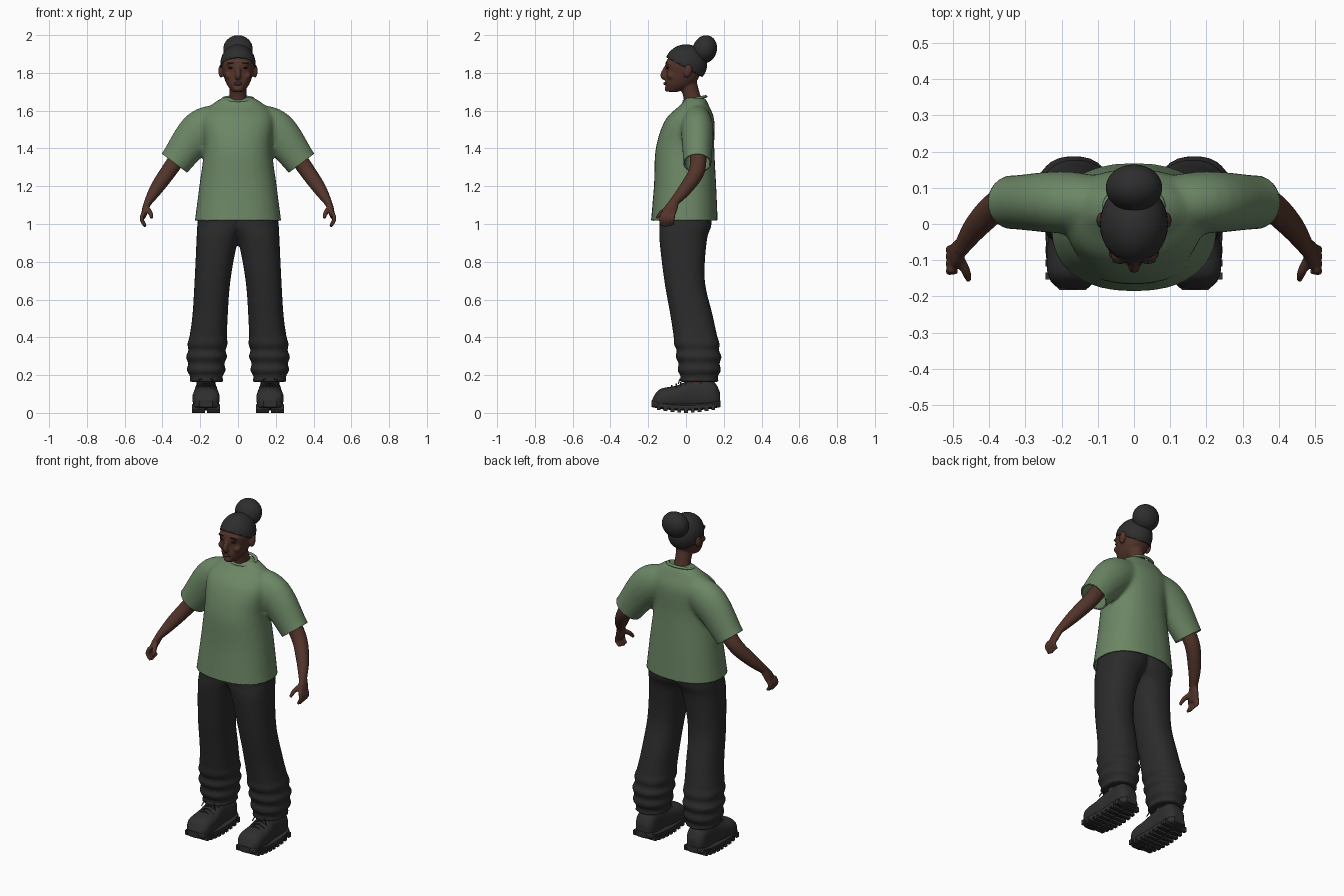
import bpy, bmesh, math
from mathutils import Vector, Matrix

cube = bpy.data.objects.get("Cube")
if cube:
    bpy.data.objects.remove(cube, do_unlink=True)

X, Y, Z = Vector((1, 0, 0)), Vector((0, 1, 0)), Vector((0, 0, 1))
SIDES = (-1, 1)


def material(name, red, green, blue):
    mat = bpy.data.materials.new(name)
    mat.use_nodes = True
    mat.diffuse_color = (red, green, blue, 1)
    shader = mat.node_tree.nodes["Principled BSDF"]
    shader.inputs["Base Color"].default_value = (red, green, blue, 1)
    shader.inputs["Roughness"].default_value = 0.9
    return mat


def grey(name, value):
    return material(name, value, value, value)


skin = material("brown skin", .085, .034, .023)
lip_brown = material("dark lip", .06, .02, .02)
eye_dark = grey("eye dark", .01)
hair_charcoal = grey("hair charcoal", .027)
shirt_green = material("shirt green", .15, .24, .13)
trouser_charcoal = grey("trouser charcoal", .024)
shoe_charcoal = grey("shoe charcoal", .028)


def spline(rows, steps=6):
    """Smooth rows of numbers with a curve that passes through each of them."""
    rows = [Vector(row) for row in rows]
    padded = [rows[0], *rows, rows[-1]]
    result = []
    for before, start, end, after in zip(padded, padded[1:], padded[2:], padded[3:]):
        for step in range(steps):
            t = step / steps
            tangent_in, tangent_out = (end - before) / 2, (after - start) / 2
            bend = start + (end - start) * (t * t * (3 - 2 * t))
            result.append(bend + tangent_in * (t * (1 - t) ** 2) - tangent_out * (t * t * (1 - t)))
    return result + [rows[-1]]


def loft(bm, rings, reference, axis=None, power=2, sides=24):
    """Skin rings of (x, y, z, half width, half depth) with rounded outlines."""
    loops = []
    for i, ring in enumerate(rings):
        before, after = rings[max(i - 1, 0)], rings[min(i + 1, len(rings) - 1)]
        along = axis or (Vector(after[:3]) - Vector(before[:3])).normalized()
        across = (reference - along * reference.dot(along)).normalized()
        other = along.cross(across)
        loop = []
        for k in range(sides):
            angle = math.tau * k / sides
            c, s = (math.copysign(abs(value) ** (2 / power), value)
                    for value in (math.cos(angle), math.sin(angle)))
            loop.append(bm.verts.new(Vector(ring[:3]) + across * c * ring[3] + other * s * ring[4]))
        loops.append(loop)
    for low, high in zip(loops, loops[1:]):
        for k in range(sides):
            bm.faces.new((low[k - 1], low[k], high[k], high[k - 1]))
    bm.faces.new(loops[0])
    bm.faces.new(loops[-1])


def limb(bm, *points, reference=Y, sides=16):
    """Curved tube; a point with one radius is round."""
    loft(bm, spline([(*point[:4], point[-1]) for point in points]), reference, sides=sides)


def body(bm, rows, fold=lambda z: 0):
    """Level rings from rows of (z, x min, x max, y min, y max)."""
    rings = [((left + right) / 2, (front + back) / 2, z,
              (right - left) / 2 + fold(z), (back - front) / 2 + fold(z))
             for z, left, right, front, back in spline(rows, 10)]
    loft(bm, rings, X, Z, 2.3, 32)


def ball(bm, location, size, tilt=0):
    matrix = (Matrix.Translation(location) @ Matrix.Rotation(tilt, 4, 'X')
              @ Matrix.Diagonal((*size, 1)))
    bmesh.ops.create_uvsphere(bm, u_segments=32, v_segments=20, radius=1, matrix=matrix)


def finish(bm, name, mat, mirror=False, voxel=0, relax=3, smooth=True):
    """Make the object; a voxel size fuses its pieces into one skin."""
    bmesh.ops.recalc_face_normals(bm, faces=bm.faces)
    mesh = bpy.data.meshes.new(name)
    bm.to_mesh(mesh)
    bm.free()
    obj = bpy.data.objects.new(name, mesh)
    bpy.context.collection.objects.link(obj)
    if mirror:
        obj.modifiers.new("mirror", 'MIRROR').use_mirror_merge = False
    if voxel:
        fuse = obj.modifiers.new("fuse", 'REMESH')
        fuse.mode, fuse.voxel_size = 'VOXEL', voxel
        obj.modifiers.new("relax", 'SMOOTH').iterations = relax
        graph = bpy.context.evaluated_depsgraph_get()
        mesh = bpy.data.meshes.new_from_object(obj.evaluated_get(graph))
        obj.modifiers.clear()
        obj.data = mesh
    mesh.materials.clear()
    mesh.materials.append(mat)
    mesh.polygons.foreach_set("use_smooth", [smooth] * len(mesh.polygons))
    return obj


# Head with neck, nose, chin, ears, brows and cheeks
bm = bmesh.new()
body(bm, [(z, -half, half, front, back) for z, half, front, back in (
    (1.7, .03, -.1, -.04), (1.74, .06, -.11, .04), (1.8, .08, -.105, .08),
    (1.86, .083, -.105, .09), (1.93, .05, -.05, .06))])
limb(bm, (0, .045, 1.6, .06), (0, .03, 1.68, .045), (0, 0, 1.78, .05), reference=X)
limb(bm, (0, -.1, 1.84, .01), (0, -.12, 1.79, .016), (0, -.11, 1.77, .013), reference=X)
ball(bm, (0, -.1, 1.715), (.024, .014, .014))
for side in SIDES:
    ball(bm, (side * .09, .01, 1.81), (.014, .022, .036), -.2)
    ball(bm, (side * .035, -.09, 1.85), (.032, .018, .008))
    ball(bm, (side * .05, -.08, 1.785), (.02, .02, .02))
finish(bm, "head", skin, voxel=.006)

bm = bmesh.new()
ball(bm, (0, -.108, 1.743), (.022, .012, .009))
finish(bm, "lips", lip_brown)
bm = bmesh.new()
ball(bm, (.037, -.096, 1.827), (.016, .009, .006))
ball(bm, (.038, -.1, 1.853), (.022, .01, .003))
finish(bm, "eyes_and_eyebrows", eye_dark, mirror=True)

# Hair cap trimmed along a sloping hairline, with a bun
bm = bmesh.new()
ball(bm, (0, 0, 1.845), (.094, .112, .106))
bmesh.ops.bisect_plane(bm, geom=bm.verts[:] + bm.edges[:] + bm.faces[:],
                       plane_co=(0, -.1, 1.88), plane_no=(0, -.5, -.9), clear_outer=True)
hair = finish(bm, "hair_cap", hair_charcoal)
hair.modifiers.new("thickness", 'SOLIDIFY').thickness = .012
bm = bmesh.new()
ball(bm, (0, .1, 1.925), (.079, .064, .076), -.3)
limb(bm, (0, .045, 1.885, .05), (0, .09, 1.92, .05), reference=X)
finish(bm, "hair_bun", hair_charcoal, voxel=.008)

# Shirt torso and sleeves fused together
bm = bmesh.new()
body(bm, [(z, -half, half, front, back) for z, half, front, back in (
    (.97, .235, -.19, .17), (1.2, .205, -.17, .16), (1.4, .18, -.16, .15),
    (1.55, .19, -.11, .15), (1.63, .14, -.03, .12), (1.67, .08, 0, .1))])
for side in SIDES:
    limb(bm, (side * .08, .055, 1.545, .075, .09), (side * .2, .06, 1.495, .086, .107),
         (side * .33, .06, 1.33, .075, .086), (side * .4, .06, 1.24, .075, .085), sides=24)
shirt = finish(bm, "shirt", shirt_green, voxel=.011, relax=7)


def open_hem(bm, belongs, point, normal):
    """Flatten everything past a plane onto it and remove the flat cap."""
    past = set()
    for vert in bm.verts:
        depth = (vert.co - Vector(point)).dot(normal)
        if depth > 0 and belongs(vert.co):
            vert.co -= normal * depth
            past.add(vert)
    cap = [face for face in bm.faces if past.issuperset(face.verts)]
    bmesh.ops.delete(bm, geom=cap, context='FACES')


# Open hems at the waist and sleeves
bm = bmesh.new()
bm.from_mesh(shirt.data)
open_hem(bm, lambda co: True, (0, 0, 1.02), -Z)
for side in SIDES:
    open_hem(bm, lambda co: co.x * side > .24 and co.z > 1.15,
             (side * .337, .06, 1.322), Vector((side * .6, 0, -.8)))
bm.to_mesh(shirt.data)
bm.free()
shirt.modifiers.new("thickness", 'SOLIDIFY').thickness = .008

# Collar band
bm = bmesh.new()
turns = [math.tau * k / 32 for k in range(33)]
loft(bm, [(.078 * math.cos(a), .047 + .056 * math.sin(a), 1.663 + .012 * math.sin(a), .007, .01)
          for a in turns], Z, sides=10)
finish(bm, "collar", shirt_green)

# Arms with palms, fingers and thumbs
bm = bmesh.new()
limb(bm, (.27, .06, 1.42, .045), (.36, .06, 1.29, .043), (.43, 0, 1.19, .036),
     (.48, -.07, 1.11, .024, .02))
limb(bm, (.475, -.06, 1.12, .024, .02), (.49, -.08, 1.08, .035, .018),
     (.5, -.1, 1.04, .034, .013))
for finger in range(4):
    y, tip = -.125 + .02 * finger, .985 + .005 * abs(finger - 1)
    limb(bm, (.5, y, 1.06, .011), (.51, y - .006, 1.025, .011), (.49, y - .006, tip, .008))
limb(bm, (.485, -.09, 1.085, .014), (.465, -.13, 1.06, .013), (.457, -.155, 1.03, .008))
finish(bm, "arms", skin, mirror=True, voxel=.0055)


# Trousers: one leg with gathered folds at the cuff, mirrored and fused
def cuff_fold(z):
    return .007 * math.sin(90 * z) if z < .38 else 0


bm = bmesh.new()
body(bm, [(1.12, -.06, .2, -.14, .13), (1, -.05, .215, -.14, .135), (.91, 0, .22, -.14, .11),
          (.7, .04, .23, -.115, .1), (.5, .055, .243, -.08, .145),
          (.3, .063, .27, -.05, .183), (.163, .08, .255, -.03, .17)], cuff_fold)
finish(bm, "trousers", trouser_charcoal, mirror=True, voxel=.01)

# Ankles
bm = bmesh.new()
limb(bm, (.17, .055, .1, .05), (.17, .065, .26, .05), reference=X)
finish(bm, "ankles", skin, mirror=True)

# Shoe uppers from rows of (y, half width, bottom, top)
bm = bmesh.new()
rows = spline([(-.18, .035, .04, .07), (-.14, .07, .02, .125), (-.05, .07, .02, .145),
               (.03, .06, .02, .175), (.14, .06, .02, .17), (.18, .035, .04, .11)])
loft(bm, [(.169, y, (low + top) / 2, half, (top - low) / 2) for y, half, low, top in rows],
     X, Y, 2.5)
finish(bm, "shoe_uppers", shoe_charcoal, mirror=True, voxel=.008)


# Curved soles with lugs
def sole_rise(y):
    return .8 * y * y


bm = bmesh.new()
rings = []
for k in range(17):
    t = k / 8 - 1
    y = .183 * t
    rings.append((.169, y, .03 + sole_rise(y) * .7, .035 + .04 * math.sqrt(1 - t ** 4), .018))
loft(bm, rings, X, Y, 4)
for k in range(9):
    y = .036 * (k - 4)
    for side in SIDES:
        place = Matrix.Translation((.169 + side * .04, y, .014 + sole_rise(y)))
        bmesh.ops.create_cube(bm, size=1, matrix=place @ Matrix.Diagonal((.07, .02, .028, 1)))
finish(bm, "shoe_soles", shoe_charcoal, mirror=True, smooth=False)

# Laces across the tongue, with a bow
bm = bmesh.new()
for k in range(4):
    y, z = -.075 + .024 * k, .14 + .008 * k
    limb(bm, (.125, y, z - .015, .004), (.169, y, z + .005, .004), (.213, y, z - .015, .004),
         sides=8)
for side in SIDES:
    limb(bm, (.169, -.01, .17, .003), (.169 + side * .03, -.03, .18, .003),
         (.169 + side * .045, -.04, .155, .003), sides=8)
finish(bm, "shoe_laces", shoe_charcoal, mirror=True)
